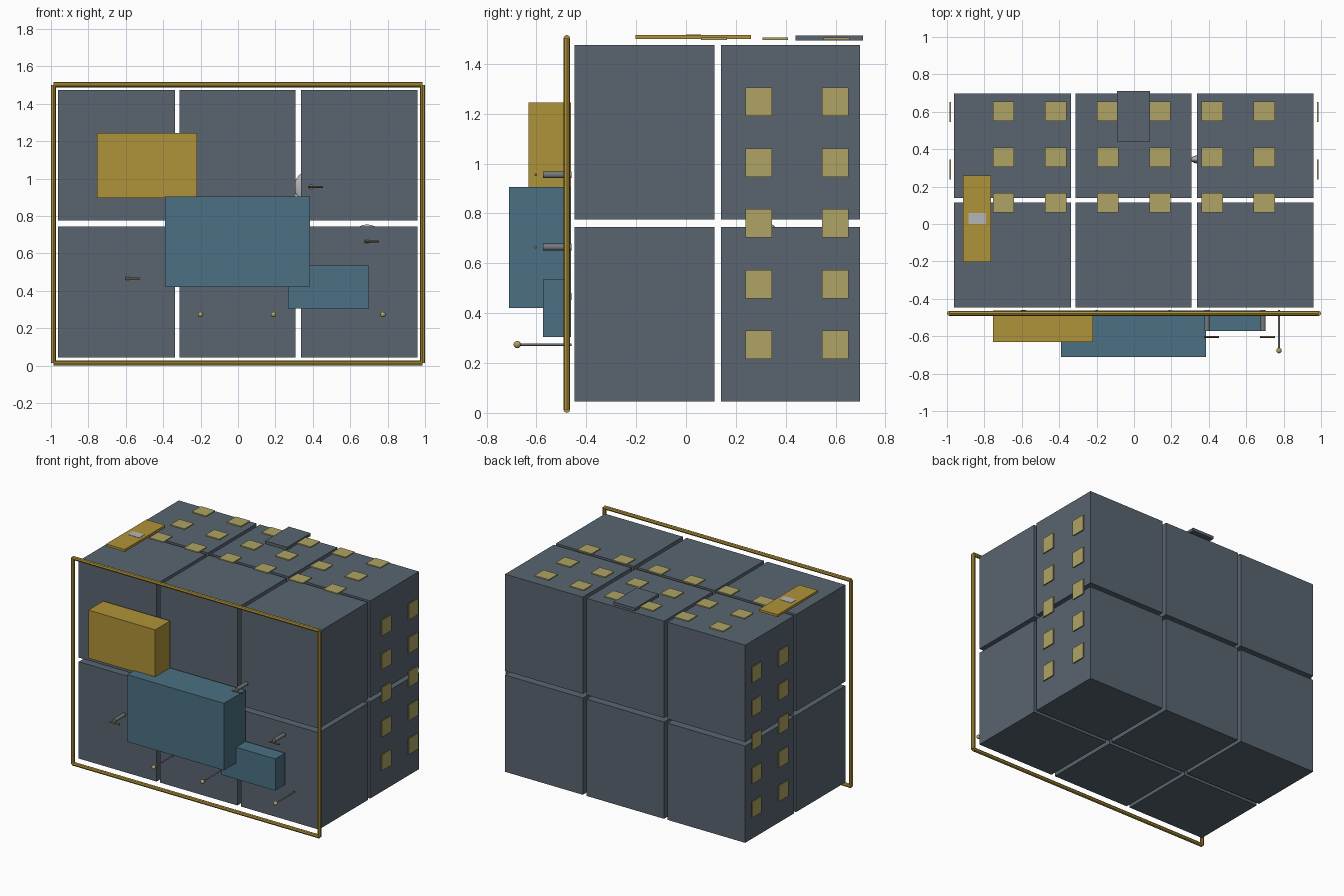
import bpy
from mathutils import Vector

if "Cube" in bpy.data.objects:
    bpy.data.objects.remove(bpy.data.objects["Cube"])


def mat(name, rgb):
    m = bpy.data.materials.new(name)
    m.diffuse_color = (*rgb, 1)
    m.use_nodes = True
    m.node_tree.nodes["Principled BSDF"].inputs["Base Color"].default_value = m.diffuse_color
    return m


SLATE = mat("slate", (0.10, 0.13, 0.16))
GOLD = mat("gold", (0.43, 0.29, 0.04))
BLUE = mat("blue", (0.07, 0.16, 0.23))
PALE = mat("pale_yellow", (0.43, 0.37, 0.13))
STEEL = mat("steel", (0.18, 0.19, 0.20))
LIGHT = mat("light_grey", (0.47, 0.47, 0.47))
BRASS = mat("dark_brass", (0.20, 0.15, 0.06))


def finish(name, m):
    o = bpy.context.object
    o.name = name
    o.data.materials.append(m)
    return o


def box(name, x, y, z, m):
    # box from (min, max) pairs on each axis
    c = [(a + b) / 2 for a, b in (x, y, z)]
    bpy.ops.mesh.primitive_cube_add(size=1, location=c)
    bpy.context.object.scale = [b - a for a, b in (x, y, z)]
    return finish(name, m)


def rod(name, a, b, r, m, sides=12):
    a, b = Vector(a), Vector(b)
    bpy.ops.mesh.primitive_cylinder_add(vertices=sides, radius=r, depth=(b - a).length,
                                        location=(a + b) / 2)
    bpy.context.object.rotation_euler = (b - a).to_track_quat('Z', 'Y').to_euler()
    o = finish(name, m)
    if sides > 8:
        bpy.ops.object.shade_smooth_by_angle()
    return o


def ball(name, loc, scale, m):
    bpy.ops.mesh.primitive_uv_sphere_add(segments=24, ring_count=12, radius=1, location=loc)
    bpy.context.object.scale = scale
    finish(name, m)
    bpy.ops.object.shade_smooth()


# Body: 3 x 2 x 2 blocks separated by narrow gaps
for x in ((-0.962, -0.338), (-0.312, 0.308), (0.338, 0.96)):
    for y in ((-0.447, 0.115), (0.14, 0.697)):
        for z in ((0.045, 0.745), (0.775, 1.475)):
            box("body_block", x, y, z, SLATE)

# Front frame of thin bars
FY, R = -0.478, 0.0135
for s in (-1, 1):
    rod("frame_upright", (s * 0.987, FY, 0.0135), (s * 0.987, FY, 1.502), R, GOLD, 8)
for z in (0.0135, 1.502):
    rod("frame_rail", (-0.987, FY, z), (0.987, FY, z), R, GOLD, 8)

# Boxes on the front
box("upper_front_box", (-0.755, -0.22), (-0.632, -0.462), (0.897, 1.245), GOLD)
box("main_front_box", (-0.39, 0.385), (-0.71, -0.462), (0.42, 0.905), BLUE)
box("small_front_box", (0.268, 0.70), (-0.573, -0.462), (0.305, 0.535), BLUE)

# Front valves: stem, lever and embedded rounded disc
for x, z in ((-0.59, 0.467), (0.39, 0.955), (0.69, 0.665)):
    rod("valve_stem", (x, -0.573, z), (x, -0.46, z), 0.0135, STEEL, 16)
    rod("valve_lever", (x - 0.015, -0.603, z), (x + 0.065, -0.603, z), 0.0055, BRASS)
    ball("valve_disc", (x, 0.345, z), (0.09, 0.028, 0.09), LIGHT)

# Ball-ended pins
for x in (-0.2, 0.19, 0.775):
    rod("pin_rod", (x, -0.677, 0.274), (x, -0.46, 0.274), 0.005, STEEL)
    ball("pin_ball", (x, -0.677, 0.274), (0.0145,) * 3, PALE)

# Side tiles on both sides
for s in (-1, 1):
    for y in (0.291, 0.598):
        for i in range(5):
            z = 0.273 + i * 0.2435
            box("side_tile", sorted((s * 0.979, s * 0.987)), (y - 0.053, y + 0.053),
                (z - 0.057, z + 0.057), PALE)

# Roof tiles
for i in range(6):
    for y in (0.113, 0.358, 0.603):
        x = -0.698 + i * 0.279
        box("roof_tile", (x - 0.057, x + 0.057), (y - 0.052, y + 0.052), (1.496, 1.505), PALE)

# Roof slabs
box("roof_gold_slab", (-0.915, -0.765), (-0.202, 0.26), (1.499, 1.516), GOLD)
box("roof_label_plate", (-0.885, -0.79), (0.0, 0.06), (1.512, 1.518), LIGHT)
box("roof_dark_slab", (-0.09, 0.085), (0.44, 0.71), (1.493, 1.514), SLATE)
